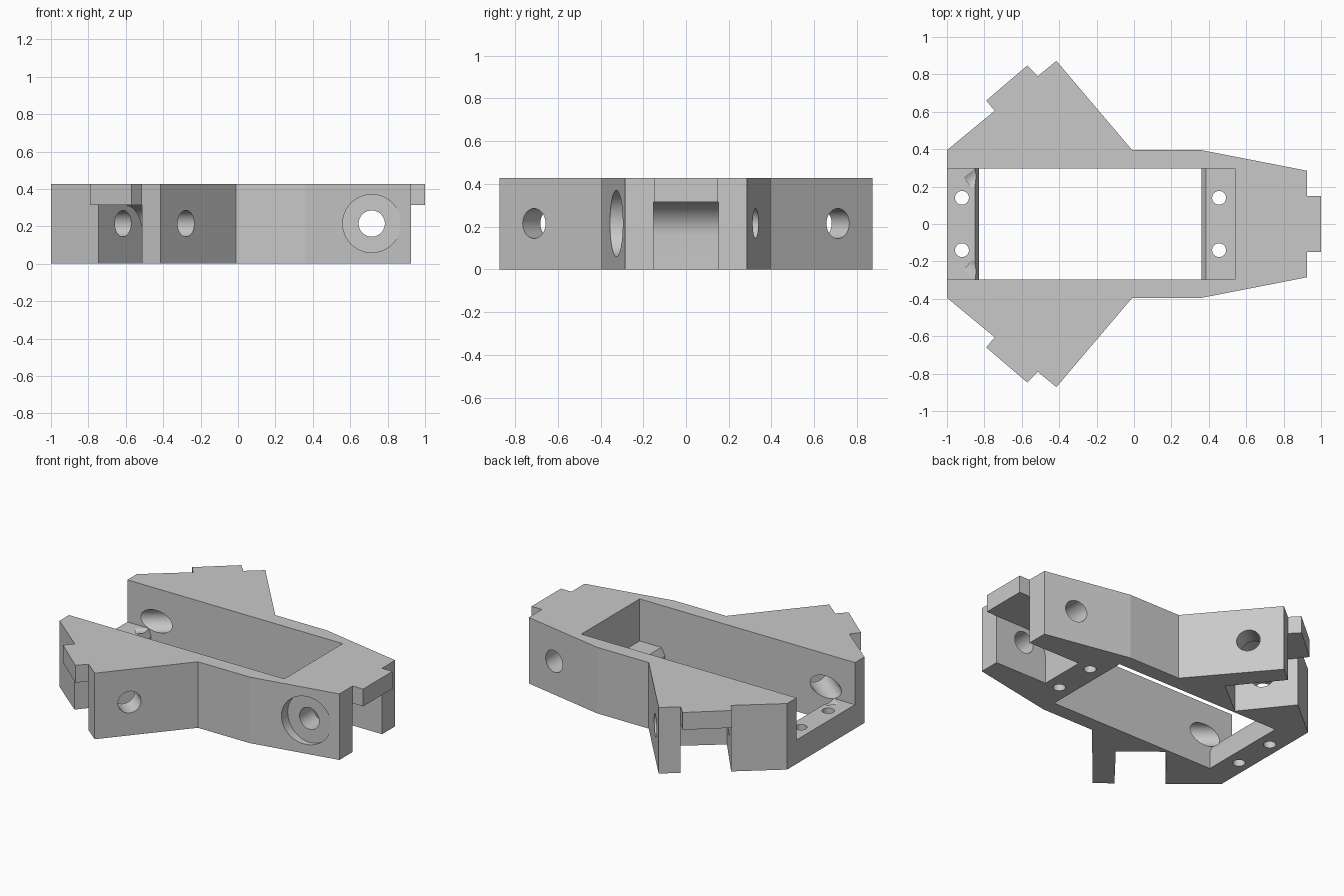
import bpy, bmesh
from math import pi, sin, cos, atan2, radians
from mathutils import Matrix

cube = bpy.data.objects.get("Cube")
if cube:
    bpy.data.objects.remove(cube, do_unlink=True)

HEIGHT, TAB_Z, AXLE_Z = 0.427, 0.315, 0.215
MIRROR_Y = Matrix.Scale(-1, 4, (0, 1, 0))
# Maps profile (u, v) extruded along w onto (x, z) extruded along y
XZ = Matrix(((1, 0, 0, 0), (0, 0, 1, 0), (0, 1, 0, 0), (0, 0, 0, 1)))

grey = bpy.data.materials.new("plain_grey")
grey.use_nodes = True
colour = (0.584, 0.584, 0.584, 1)
grey.diffuse_color = colour
grey.node_tree.nodes["Principled BSDF"].inputs["Base Color"].default_value = colour


def prism(name, profile, low, high, matrix=Matrix()):
    """Extrude a closed profile from low to high, then place it."""
    bm = bmesh.new()
    face = bm.faces.new([bm.verts.new((u, v, low)) for u, v in profile])
    top = bmesh.ops.extrude_face_region(bm, geom=[face])["geom"]
    verts = [g for g in top if isinstance(g, bmesh.types.BMVert)]
    bmesh.ops.translate(bm, verts=verts, vec=(0, 0, high - low))
    bm.transform(matrix)
    bm.normal_update()
    bmesh.ops.recalc_face_normals(bm, faces=bm.faces)
    if bm.calc_volume(signed=True) < 0:
        bmesh.ops.reverse_faces(bm, faces=bm.faces)
    mesh = bpy.data.meshes.new(name)
    bm.to_mesh(mesh)
    bm.free()
    mesh.materials.append(grey)
    obj = bpy.data.objects.new(name, mesh)
    bpy.context.collection.objects.link(obj)
    return obj


def circle(u, v, radius, n=64):
    return [(u + radius * cos(2 * pi * i / n), v + radius * sin(2 * pi * i / n))
            for i in range(n)]


# Frame plate with two wings and three tabs
half = [(1, 0.15), (0.925, 0.15), (0.925, 0.285), (0.36, 0.395), (-0.01, 0.395),
        (-0.415, 0.872), (-0.515, 0.79), (-0.57, 0.848), (-0.79, 0.66),
        (-0.745, 0.605), (-1, 0.395)]
outline = half + [(x, -y) for x, y in reversed(half)]
frame = prism("frame", outline, 0, HEIGHT)
cutters = []

# Central pocket with a chamfered ledge at each end
pocket = [(-1.1, 0.155), (-0.85, 0.155), (-0.83, 0.11), (-0.83, -0.1), (0.36, -0.1),
          (0.36, 0.11), (0.385, 0.155), (0.54, 0.155), (0.54, 0.6), (-1.1, 0.6)]
cutters.append(prism("pocket_cutter", pocket, -0.298, 0.298, XZ))

# Wheel slots with a rounded inner corner, open below each tab
DEPTH, ROUND = 0.375, 0.155
slot = [(0.2, -0.1), (0.2, TAB_Z)]
for i in range(17):
    a = pi / 2 + pi / 2 * i / 16
    slot.append((-DEPTH + ROUND + ROUND * cos(a), TAB_Z - ROUND + ROUND * sin(a)))
slot.append((-DEPTH, -0.1))

nose = Matrix.Translation((0.925, 0, 0))
out_angle = atan2(0.185, 0.23) + pi / 2
wing = Matrix.Translation((-0.63, 0.6975, 0)) @ Matrix.Rotation(out_angle, 4, "Z")
axle = circle(-0.21, AXLE_Z, 0.07)
cutters.append(prism("nose_slot_cutter", slot, -0.151, 0.151, nose @ XZ))
cutters.append(prism("nose_axle_cutter", axle, -0.6, 0.6, nose @ XZ))
for place in (wing, MIRROR_Y @ wing):
    cutters.append(prism("wing_slot_cutter", slot, -0.149, 0.149, place @ XZ))
    cutters.append(prism("wing_axle_cutter", axle, -0.7, 0.5, place @ XZ))

# Counterbore on the front side of the nose
cutters.append(prism("counterbore_cutter", circle(-0.21, AXLE_Z, 0.155),
                     -0.6, -0.292, nose @ XZ))

# Screw holes through the ledges
for x in (-0.92, 0.455):
    for y in (-0.14, 0.14):
        cutters.append(prism("screw_cutter", circle(x, y, 0.037, 48), -0.1, 0.3))

bpy.context.view_layer.objects.active = frame
for cutter in cutters:
    cutter.hide_render = True
    mod = frame.modifiers.new("cut", "BOOLEAN")
    mod.operation, mod.solver, mod.object = "DIFFERENCE", "EXACT", cutter
    bpy.ops.object.modifier_apply(modifier=mod.name)
    bpy.data.objects.remove(cutter, do_unlink=True)

# Smooth only the round holes and slot corners
bpy.ops.object.select_all(action="DESELECT")
frame.select_set(True)
bpy.ops.object.shade_smooth_by_angle(angle=radians(8.5))
